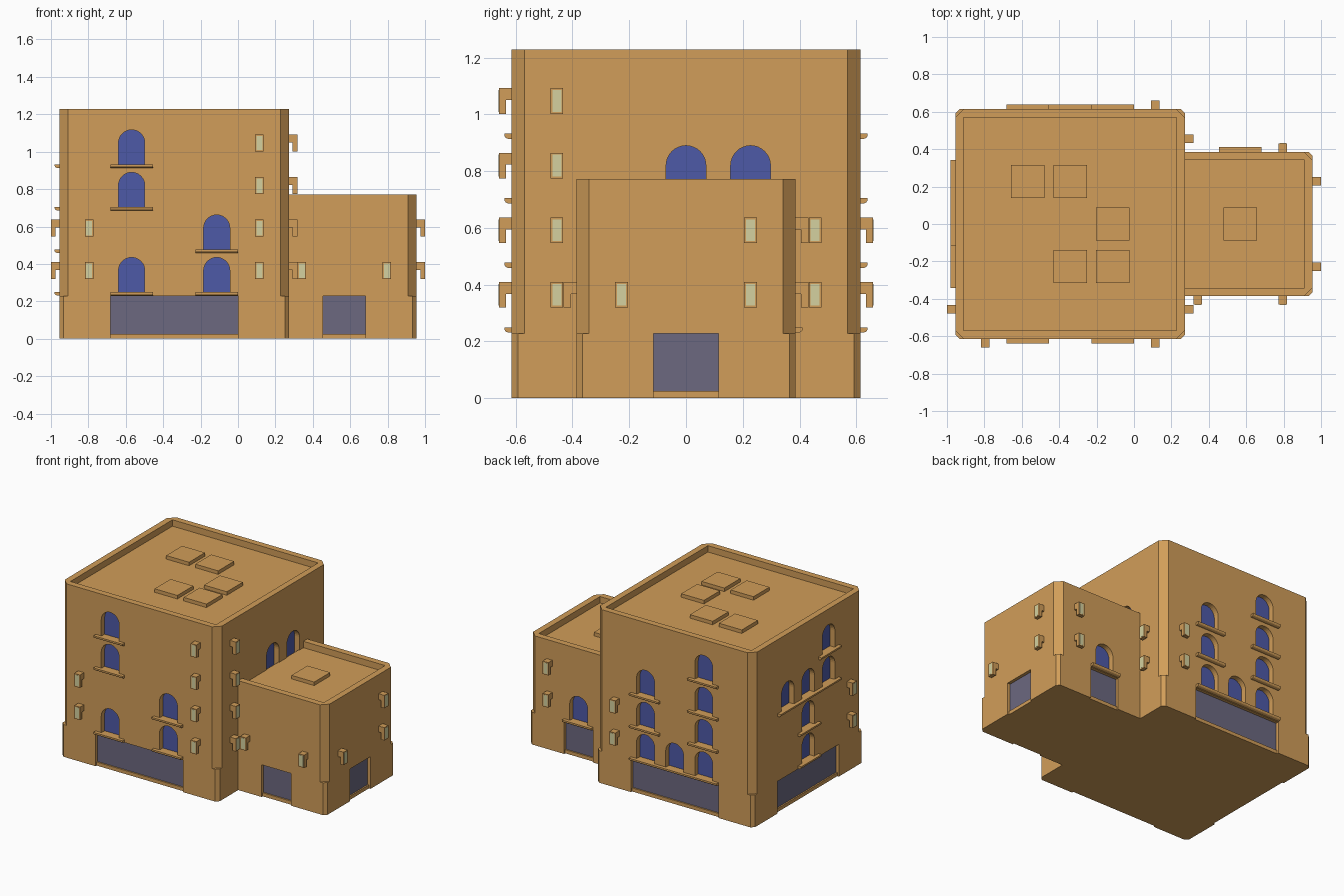
import bpy, bmesh, math

if "Cube" in bpy.data.objects:
    bpy.data.objects.remove(bpy.data.objects["Cube"])

M = 0.2275            # size of one wall module and one storey
OUT = 0.0445          # wall thickness outside the module grid
X0, X1, XW = -0.955, 0.272, 0.955   # main left, main right, wing right
H, HW = 0.614, 0.386                # half depth of main block and wing


def material(name, rgb):
    m = bpy.data.materials.new(name)
    m.diffuse_color = (*rgb, 1)
    m.use_nodes = True
    m.node_tree.nodes["Principled BSDF"].inputs["Base Color"].default_value = m.diffuse_color
    return m


WALL = material("sand wall", (0.64, 0.34, 0.10))
GLASS = material("blue glass", (0.076, 0.102, 0.39))
SHOP = material("shop front grey", (0.15, 0.14, 0.216))
LIGHT = material("lamp light", (0.66, 0.64, 0.35))

# Each wall maps (u along wall, w outward, z up) to world space
WALLS = {
    "front": lambda u, w, z: (u, -H - w, z),
    "back": lambda u, w, z: (u, H + w, z),
    "left": lambda u, w, z: (X0 - w, u, z),
    "right": lambda u, w, z: (X1 + w, u, z),
    "wing_front": lambda u, w, z: (u, -HW - w, z),
    "wing_back": lambda u, w, z: (u, HW + w, z),
    "wing_right": lambda u, w, z: (XW + w, u, z),
}


def prism(bm, a, b):
    va = [bm.verts.new(p) for p in a]
    vb = [bm.verts.new(p) for p in b]
    n = len(va)
    faces = [bm.faces.new(va), bm.faces.new(vb)]
    faces += [bm.faces.new((va[i], va[(i + 1) % n], vb[(i + 1) % n], vb[i])) for i in range(n)]
    bmesh.ops.recalc_face_normals(bm, faces=faces)


def outward(bm, wall, pts, w0, w1):
    """Outline in (u, z) extruded through the wall."""
    f = WALLS[wall]
    prism(bm, [f(u, w0, z) for u, z in pts], [f(u, w1, z) for u, z in pts])


def along(bm, wall, pts, u0, u1):
    """Profile in (w, z) extruded along the wall."""
    f = WALLS[wall]
    prism(bm, [f(u0, w, z) for w, z in pts], [f(u1, w, z) for w, z in pts])


def rect(u0, u1, z0, z1):
    return [(u0, z0), (u1, z0), (u1, z1), (u0, z1)]


def box(bm, x0, x1, y0, y1, z0, z1):
    pts = rect(x0, x1, y0, y1)
    prism(bm, [(x, y, z0) for x, y in pts], [(x, y, z1) for x, y in pts])


def arch(u, b):
    r, spring = 0.07, b + 0.137
    curve = [(u + r * math.cos(math.pi * i / 16), spring + r * math.sin(math.pi * i / 16))
             for i in range(17)]
    return [(u - r, b + 0.02), (u + r, b + 0.02)] + curve


def make(name, bm, mat):
    me = bpy.data.meshes.new(name)
    bm.to_mesh(me)
    bm.free()
    me.materials.append(mat)
    ob = bpy.data.objects.new(name, me)
    bpy.context.scene.collection.objects.link(ob)
    return ob


def block(name, x0, x1, hy, c, z0, z1, cut, round_left=True):
    """Solid with cut corners, minus the cutter mesh."""
    k = c if round_left else 0
    left = [(x0, hy - k), (x0, k - hy)] if not k else \
        [(x0 + k, hy), (x0, hy - k), (x0, k - hy), (x0 + k, -hy)]
    pts = left + [(x1 - c, -hy), (x1, c - hy), (x1, hy - c), (x1 - c, hy)]
    bm = bmesh.new()
    prism(bm, [(x, y, z0) for x, y in pts], [(x, y, z1) for x, y in pts])
    ob = make(name, bm, WALL)
    cutter = make("cutter", cut, WALL)
    cutter.hide_render = True
    mod = ob.modifiers.new("openings", "BOOLEAN")
    mod.operation, mod.solver, mod.object = "DIFFERENCE", "EXACT", cutter
    bpy.context.view_layer.update()
    done = bpy.data.meshes.new_from_object(ob.evaluated_get(bpy.context.evaluated_depsgraph_get()))
    ob.modifiers.clear()
    ob.data = done
    bpy.data.objects.remove(cutter)


# Layout, in half-module positions: wall -> {column: storeys}
windows = {
    "front": {-2.5: (1, 3, 4), -0.5: (1, 2)},
    "back": {-2.5: (1, 2, 3, 4), -1.5: (1,), -0.5: (1, 2, 3)},
    "left": {-1: (3, 4), 0: (1, 2, 3), 1: (3,)},
    "right": {0: (3,), 1: (3,)},
    "wing_back": {2.5: (1,)},
}
lamps = {
    "front": {-3.5: (1, 2), 0.5: (1, 2, 3, 4)},
    "back": {0.5: (1, 2)},
    "left": {-2: (1, 2)},
    "right": {-2: (1, 2, 3, 4), 2: (1, 2)},
    "wing_front": {1.5: (1,), 3.5: (1,)},
    "wing_back": {3.5: (1, 2)},
    "wing_right": {-1: (1,), 1: (1, 2)},
}
shops = {"front": (-3, 0), "back": (-3, 0), "left": (-1.5, 1.5),
         "wing_front": (2, 3), "wing_back": (2, 3), "wing_right": (-0.5, 0.5)}

cuts = {k: bmesh.new() for k in ("main_up", "main_low", "wing_up", "wing_low")}
glass, sills, lamp, light, shop, step = (bmesh.new() for _ in range(6))

# Arched windows and their ledges
for wall, cols in windows.items():
    for c, floors in cols.items():
        for f in floors:
            b = f * M
            pts = arch(c * M, b)
            outward(cuts["wing_up" if "wing" in wall else "main_up"], wall, pts, -0.04, 0.05)
            outward(glass, wall, pts, -0.045, -0.038)
            if wall != "right":
                prof = [(-0.005, 0.003), (0.012, 0.003), (0.021, 0.007), (0.025, 0.013),
                        (0.025, 0.022), (-0.005, 0.022)]
                along(sills, wall, [(w, b + z) for w, z in prof], (c - 0.5) * M, (c + 0.5) * M)

# Bracket lamps with a pale front
for wall, cols in lamps.items():
    for c, floors in cols.items():
        for f in floors:
            u, b = c * M, f * M
            prof = [(-0.005, 0.182), (0.045, 0.182), (0.045, 0.091), (0.02, 0.091),
                    (0.02, 0.14), (-0.005, 0.14)]
            along(lamp, wall, [(w, b + z) for w, z in prof], u - 0.0225, u + 0.0225)
            outward(light, wall, rect(u - 0.016, u + 0.016, b + 0.098, b + 0.175), 0.04, 0.046)

# Recessed shop fronts with a threshold
for wall, (a, c) in shops.items():
    u0, u1 = a * M, c * M
    outward(cuts["wing_low" if "wing" in wall else "main_low"], wall, rect(u0, u1, -0.1, 0.4), -0.025, 0.05)
    outward(shop, wall, rect(u0, u1, 0.02, M), -0.03, -0.022)
    outward(step, wall, rect(u0, u1, 0, 0.025), -0.03, -0.012)

# Roof recesses leave the parapets
top, wtop = 5 * M + 0.09, 3 * M + 0.09
box(cuts["main_up"], X0 + OUT, X1 - OUT, -H + OUT, H - OUT, top - 0.045, top + 0.1)
box(cuts["wing_up"], 0.2, XW - OUT, -HW + OUT, HW - OUT, wtop - 0.045, wtop + 0.1)

# Wall blocks
block("main_walls", X0, X1, H, 0.045, M, top, cuts["main_up"])
block("main_base", X0, X1, H, 0.022, 0, M, cuts["main_low"])
block("wing_walls", X1 - 0.006, XW, HW, 0.045, M, wtop, cuts["wing_up"], False)
block("wing_base", X1 - 0.006, XW, HW, 0.022, 0, M, cuts["wing_low"], False)

# Roof hatches
hatch = bmesh.new()
for cx, cy, z in [(-2.5, 1, top), (-1.5, 1, top), (-0.5, 0, top), (-1.5, -1, top),
                  (-0.5, -1, top), (2.5, 0, wtop)]:
    x, y = cx * M, cy * M
    box(hatch, x - 0.089, x + 0.089, y - 0.089, y + 0.089, z - 0.05, z - 0.02)

make("window_glass", glass, GLASS)
make("window_ledges", sills, WALL)
make("lamp_brackets", lamp, WALL)
make("lamp_lights", light, LIGHT)
make("shop_fronts", shop, SHOP)
make("thresholds", step, WALL)
make("roof_hatches", hatch, WALL)
